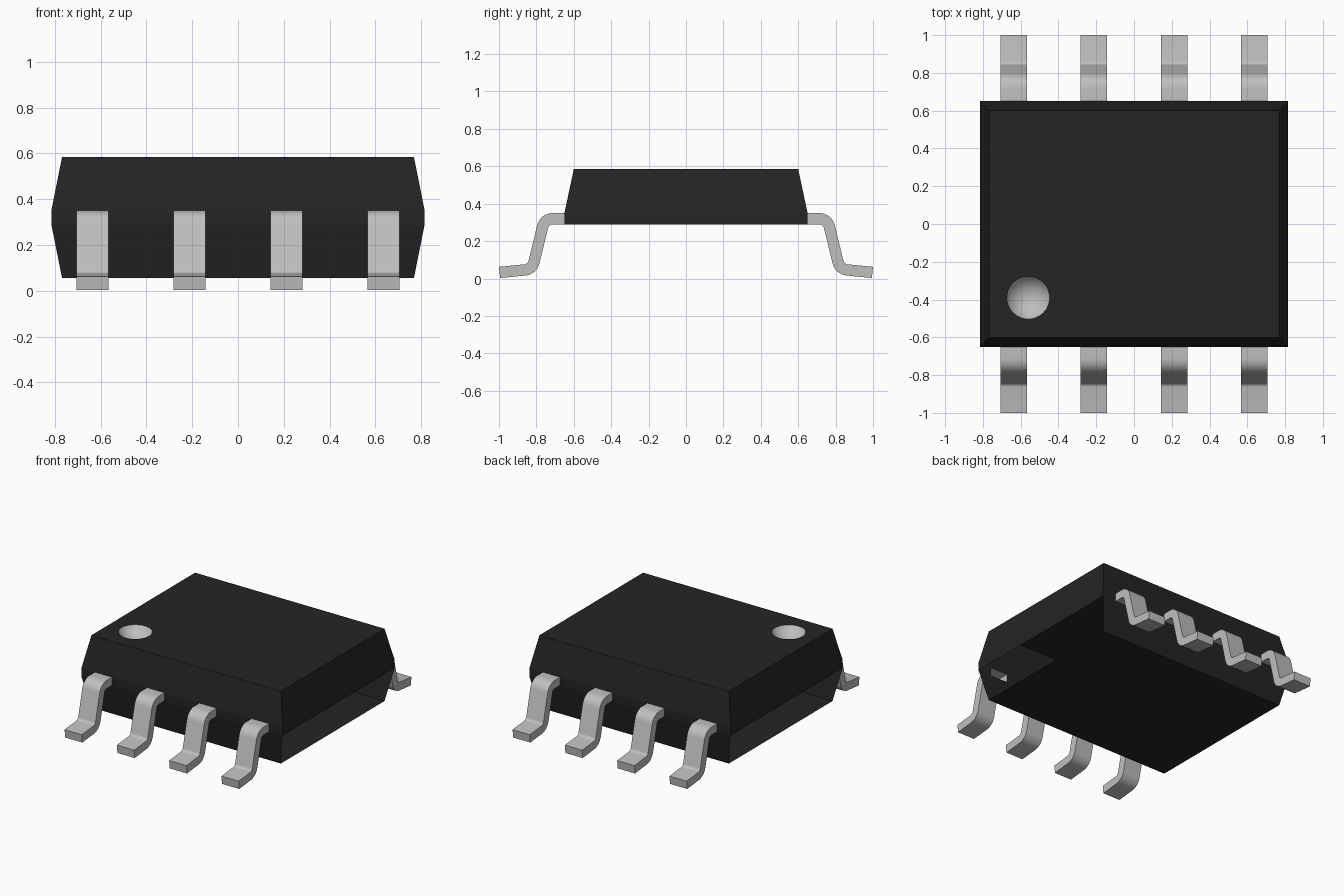
import bpy, bmesh, math
from mathutils import Vector

cube = bpy.data.objects.get("Cube")
if cube:
    bpy.data.objects.remove(cube, do_unlink=True)


def material(name, rgb, rough):
    m = bpy.data.materials.new(name)
    m.use_nodes = True
    m.diffuse_color = (*rgb, 1)
    bsdf = m.node_tree.nodes["Principled BSDF"]
    bsdf.inputs["Base Color"].default_value = (*rgb, 1)
    bsdf.inputs["Roughness"].default_value = rough
    return m


BLACK = material("black_plastic", (0.018, 0.018, 0.018), 0.6)
METAL = material("grey_metal", (0.52, 0.52, 0.52), 0.5)


def finish(bm, name, mat, smooth=None):
    me = bpy.data.meshes.new(name)
    bm.to_mesh(me)
    bm.free()
    me.materials.append(mat)
    ob = bpy.data.objects.new(name, me)
    bpy.context.collection.objects.link(ob)
    if smooth:
        bpy.ops.object.select_all(action='DESELECT')
        ob.select_set(True)
        bpy.context.view_layer.objects.active = ob
        bpy.ops.object.shade_smooth_by_angle(angle=math.radians(smooth))
    return ob


# Shared dimensions
LEG_X = [-0.636, -0.212, 0.212, 0.636]
LEG_W = 0.14
THICK = 0.06
BAND_LOW, BAND_HIGH = 0.29, 0.35
TOP, BOTTOM = 0.585, 0.055
WIDE = (0.815, 0.65)
NARROW = (0.768, 0.60)
DOT = Vector((-0.56, -0.39, TOP))
DOT_R, DOT_DEPTH, DOT_SEGS = 0.113, 0.065, 48


def rect(size, z):
    x, y = size
    return [Vector(p) for p in ((-x, -y, z), (x, -y, z), (x, y, z), (-x, y, z))]


def dot_ring(r, z):
    return [Vector((DOT.x + r * math.cos(a), DOT.y + r * math.sin(a), z))
            for a in (2 * math.pi * i / DOT_SEGS for i in range(DOT_SEGS))]


# Hollow body shell: sides 0 and 2 carry the legs, sides 1 and 3 are the ends
bm = bmesh.new()


def face(points):
    return bm.faces.new([bm.verts.new(p) for p in points])


def wall(lower, upper, i):
    j = (i + 1) % 4
    face([lower[i], lower[j], upper[j], upper[i]])


bottom, low = rect(NARROW, BOTTOM), rect(WIDE, BAND_LOW)
high, top = rect(WIDE, BAND_HIGH), rect(NARROW, TOP)
face(bottom[::-1])
for i in range(4):
    wall(high, top, i)
for i in (0, 2):
    wall(bottom, low, i)        # the lower ends stay open
for i in (1, 3):
    wall(low, high, i)

# Middle band with a slot for each leg
cuts = [-WIDE[0]] + [x + s * LEG_W / 2 for x in LEG_X for s in (-1, 1)] + [WIDE[0]]
for s in (-1, 1):
    for a, b in zip(cuts[::2], cuts[1::2]):
        quad = [(a, s * WIDE[1], BAND_LOW), (b, s * WIDE[1], BAND_LOW),
                (b, s * WIDE[1], BAND_HIGH), (a, s * WIDE[1], BAND_HIGH)]
        face(quad if s < 0 else quad[::-1])

# Top plate with a round opening
edges = []
for loop in (top, dot_ring(DOT_R, TOP)):
    vs = [bm.verts.new(p) for p in loop]
    edges += [bm.edges.new((vs[k], vs[(k + 1) % len(vs)])) for k in range(len(vs))]
bmesh.ops.triangle_fill(bm, use_beauty=True, use_dissolve=False,
                        edges=edges, normal=(0, 0, 1))
bm.normal_update()
for f in bm.faces:
    if f.normal.dot(f.calc_center_median() - Vector((0, 0, 0.32))) < 0:
        f.normal_flip()
bmesh.ops.remove_doubles(bm, verts=bm.verts, dist=0.0001)
finish(bm, "body", BLACK)

# Marker dimple: a shallow spherical bowl in the top plate
bm = bmesh.new()
sphere_r = (DOT_R ** 2 + DOT_DEPTH ** 2) / (2 * DOT_DEPTH)
half = math.asin(DOT_R / sphere_r)
RINGS = 8
rings = []
for k in range(RINGS):
    a = half * (1 - k / RINGS)
    z = TOP - DOT_DEPTH + sphere_r * (1 - math.cos(a))
    rings.append([bm.verts.new(p) for p in dot_ring(sphere_r * math.sin(a), z)])
for outer, inner in zip(rings, rings[1:]):
    for k in range(DOT_SEGS):
        n = (k + 1) % DOT_SEGS
        bm.faces.new((outer[k], outer[n], inner[n], inner[k]))
centre = bm.verts.new(DOT - Vector((0, 0, DOT_DEPTH)))
for k in range(DOT_SEGS):
    bm.faces.new((rings[-1][k], rings[-1][(k + 1) % DOT_SEGS], centre))
finish(bm, "marker_dimple", METAL, 40)


# Leg centre line (distance from middle, height) with rounded bends
def leg_path(points, radius, steps=8):
    pts = [Vector(p) for p in points]
    path = [(pts[0], (pts[1] - pts[0]).normalized())]
    for a, b, c in zip(pts, pts[1:], pts[2:]):
        d1, d2 = (b - a).normalized(), (c - b).normalized()
        turn = math.atan2(d1.x * d2.y - d1.y * d2.x, d1.dot(d2))
        side = math.copysign(1, turn)
        start = b - d1 * radius * math.tan(abs(turn) / 2)
        hub = start + Vector((-d1.y, d1.x)) * radius * side
        for k in range(steps + 1):
            t = turn * k / steps
            d = Vector((d1.x * math.cos(t) - d1.y * math.sin(t),
                        d1.x * math.sin(t) + d1.y * math.cos(t)))
            path.append((hub - Vector((-d.y, d.x)) * radius * side, d))
    path.append((pts[-1], (pts[-1] - pts[-2]).normalized()))
    return path


PATH = leg_path([(0.65, 0.32), (0.756, 0.32), (0.822, 0.05), (0.997, 0.0325)], 0.055)


def leg(name, x, side):
    bm = bmesh.new()
    sections = []
    for p, d in PATH:
        up = Vector((-d.y, d.x)) * THICK / 2
        corners = [(-1, p - up), (1, p - up), (1, p + up), (-1, p + up)]
        sections.append([bm.verts.new((x + s * LEG_W / 2, side * q.x, q.y))
                         for s, q in corners])
    for a, b in zip(sections, sections[1:]):
        for k in range(4):
            n = (k + 1) % 4
            bm.faces.new((a[k], a[n], b[n], b[k]))
    bm.faces.new(sections[-1])          # toe; the root opens into the body
    bmesh.ops.recalc_face_normals(bm, faces=bm.faces)
    finish(bm, name, METAL, 30)


for side, label in ((-1, "front"), (1, "back")):
    for i, x in enumerate(LEG_X):
        leg(f"{label}_leg_{i + 1}", x, side)
